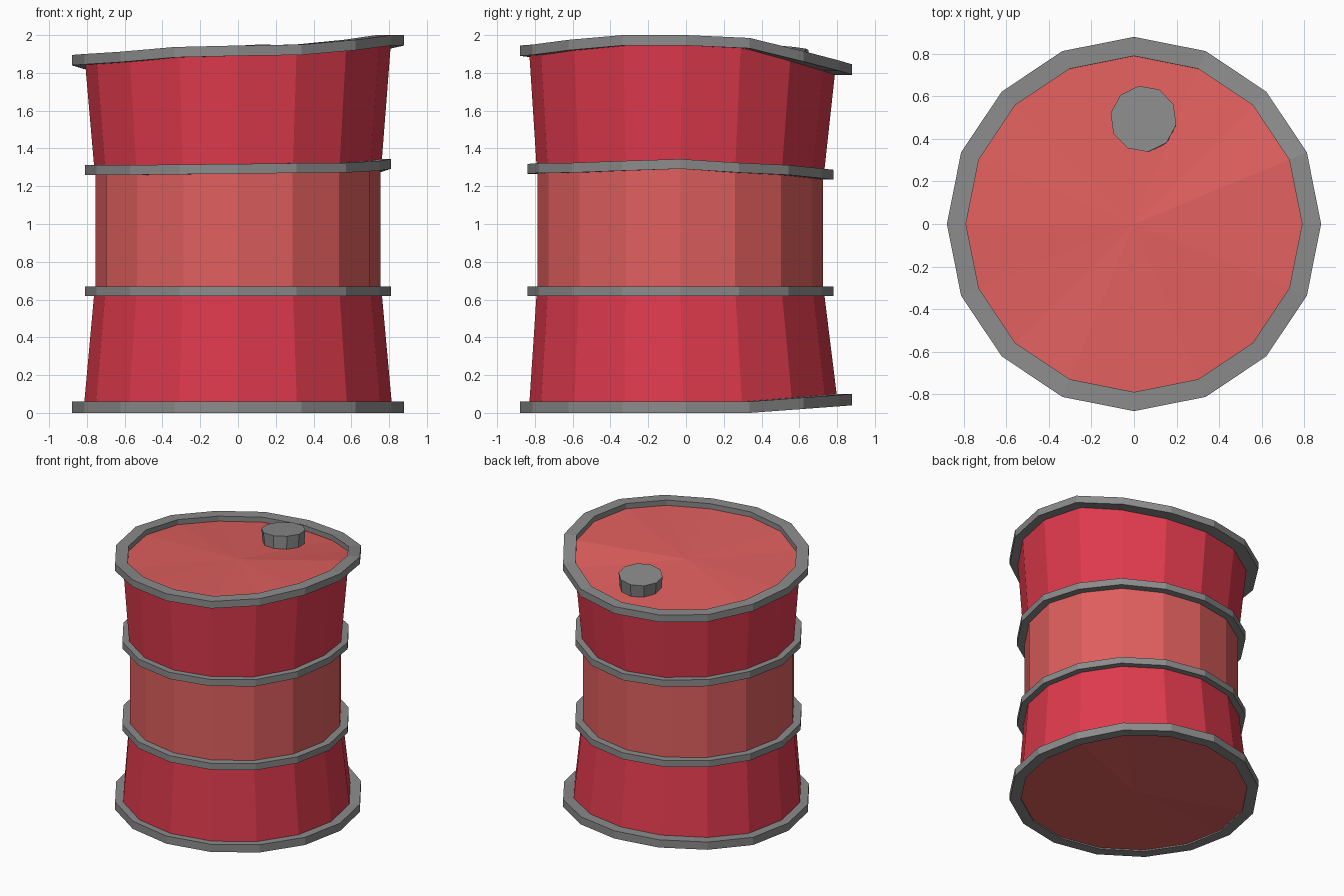
import bpy, bmesh, math

if "Cube" in bpy.data.objects:
    bpy.data.objects.remove(bpy.data.objects["Cube"])

N = 16  # sides of the barrel


def material(name, rgb):
    m = bpy.data.materials.new(name)
    lin = [c / 255 / 12.92 if c < 10 else ((c / 255 + 0.055) / 1.055) ** 2.4 for c in rgb]
    m.diffuse_color = (*lin, 1)
    m.use_nodes = True
    m.node_tree.nodes["Principled BSDF"].inputs["Base Color"].default_value = m.diffuse_color
    return m


CRIMSON = material("crimson paint", (223, 58, 77))
SALMON = material("salmon paint", (223, 95, 94))
GREY = material("grey metal", (139, 139, 139))

# Dent heights per corner, counter-clockwise from +x
FLAT = [0] * N
TOP = [2.0, 1.985, 1.915, 1.865, 1.845, 1.845, 1.85, 1.875,
       1.895, 1.90, 1.912, 1.937, 1.945, 1.95, 1.975, 2.0]
BAND = [0.032, 0.012, 0, -0.018, -0.025, -0.018, -0.01, 0,
        0, 0, 0, 0.003, 0.006, 0.01, 0.012, 0.022]
BASE = [0.04 * max(0, 0.88 * math.sin(i * math.tau / N) - 0.34) / 0.54 for i in range(N)]


def lathe(name, mat, loops, closed=False, caps=False):
    """Skin loops given as (radius, centre y, z, corner height offsets)."""
    bm = bmesh.new()
    rings = []
    for r, cy, z, off in loops:
        rings.append([bm.verts.new((r * math.cos(i * math.tau / N),
                                    cy + r * math.sin(i * math.tau / N),
                                    z + off[i])) for i in range(N)])
    pairs = list(zip(rings, rings[1:])) + ([(rings[-1], rings[0])] if closed else [])
    for a, b in pairs:
        for i in range(N):
            j = (i + 1) % N
            bm.faces.new((a[i], a[j], b[j], b[i]))
    if caps:
        bm.faces.new(rings[0])
    bmesh.ops.recalc_face_normals(bm, faces=bm.faces)
    return finish(name, mat, bm)


def finish(name, mat, bm):
    me = bpy.data.meshes.new(name)
    bm.to_mesh(me)
    bm.free()
    me.materials.append(mat)
    ob = bpy.data.objects.new(name, me)
    bpy.context.collection.objects.link(ob)
    return ob


def hoop(name, outer, inner, cy, z0, z1, off):
    lathe(name, GREY, [(inner, cy, z0, off), (outer, cy, z0, off),
                       (outer, cy, z1, off), (inner, cy, z1, off)], closed=True)


def disc(name, r, cy, z, off, up):
    bm = bmesh.new()
    ring = [bm.verts.new((r * math.cos(i * math.tau / N), cy + r * math.sin(i * math.tau / N),
                          z + off[i])) for i in range(N)]
    centre = bm.verts.new((0, cy, z + sum(off) / N))
    for i in range(N):
        a, b = ring[i], ring[(i + 1) % N]
        bm.faces.new((a, b, centre) if up else (b, a, centre))
    finish(name, SALMON, bm)


# Barrel walls
lathe("lower_wall", CRIMSON, [(0.815, -0.015, 0.04, BASE), (0.76, -0.03, 0.645, FLAT)])
lathe("middle_wall", SALMON, [(0.755, -0.03, 0.645, FLAT), (0.755, -0.03, 1.285, BAND)])
lathe("upper_wall", CRIMSON, [(0.76, -0.03, 1.285, BAND), (0.81, -0.02, -0.035, TOP)])

# Hoops and rims
hoop("bottom_rim", 0.88, 0.80, 0, 0, 0.06, BASE)
hoop("lower_hoop", 0.81, 0.74, -0.03, 0.62, 0.67, FLAT)
hoop("upper_hoop", 0.81, 0.74, -0.03, 1.26, 1.312, BAND)
hoop("top_rim", 0.88, 0.79, 0, -0.055, 0, TOP)

# Lid and base plate
disc("lid", 0.80, 0, -0.04, TOP, True)
disc("base_plate", 0.81, 0, 0.01, BASE, False)

# Filler cap, tilted with the dented lid
bm = bmesh.new()
bmesh.ops.create_cone(bm, cap_ends=True, segments=10, radius1=0.148, radius2=0.157, depth=0.11)
cap = finish("filler_cap", GREY, bm)
cap.location = (0.048, 0.49, 1.88)
cap.rotation_euler = (math.radians(-5), math.radians(-3), math.radians(8))
